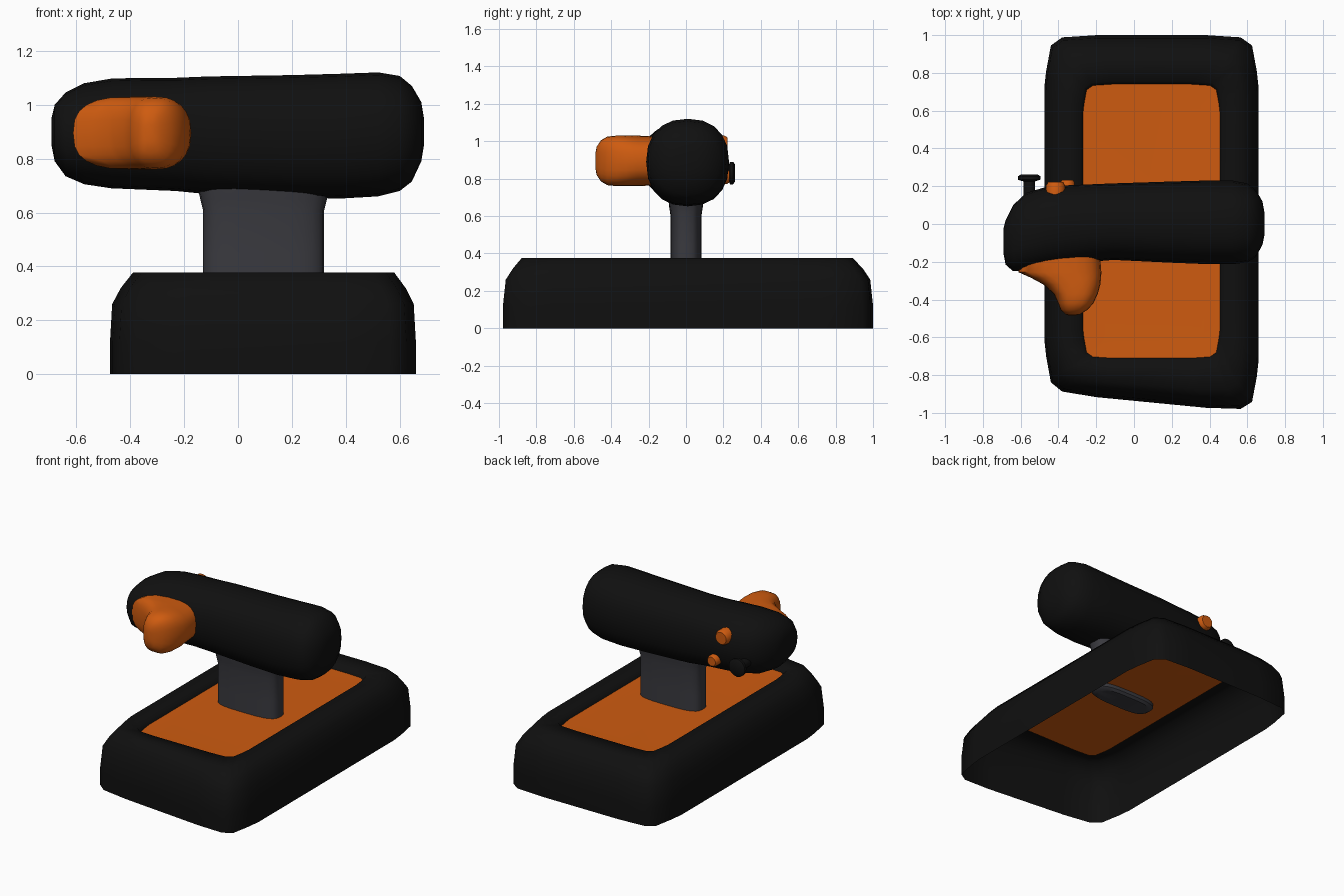
import bpy, bmesh, math

if "Cube" in bpy.data.objects:
    bpy.data.objects.remove(bpy.data.objects["Cube"])


def material(name, rgb):
    m = bpy.data.materials.new(name)
    m.diffuse_color = (*rgb, 1)
    m.use_nodes = True
    m.node_tree.nodes["Principled BSDF"].inputs["Base Color"].default_value = m.diffuse_color
    return m


BLACK = material("matte black", (0.005, 0.005, 0.005))
ORANGE = material("orange", (0.62, 0.105, 0.005))
GREY = material("dark grey", (0.042, 0.042, 0.05))


def loft(name, rings, mat, start=True, end=True, angle=60, outward=True):
    """Skin a list of equal-length point rings, optionally closing the ends."""
    bm = bmesh.new()
    vs = [[bm.verts.new(p) for p in r] for r in rings]
    n = len(vs[0])
    for a, b in zip(vs, vs[1:]):
        for i in range(n):
            j = (i + 1) % n
            bm.faces.new((a[i], a[j], b[j], b[i]))
    if start:
        bm.faces.new(vs[0][::-1])
    if end:
        bm.faces.new(vs[-1])
    if outward:
        bmesh.ops.recalc_face_normals(bm, faces=bm.faces)
    me = bpy.data.meshes.new(name)
    bm.to_mesh(me)
    bm.free()
    me.materials.append(mat)
    ob = bpy.data.objects.new(name, me)
    bpy.context.collection.objects.link(ob)
    bpy.context.view_layer.objects.active = ob
    ob.select_set(True)
    bpy.ops.object.shade_smooth_by_angle(angle=math.radians(angle))
    ob.select_set(False)
    return ob


def oval(a0, a1, b0, b1, power=2.0, n=24):
    """Superellipse filling the rectangle a0..a1 by b0..b1."""
    pts = []
    for i in range(n):
        t = 2 * math.pi * i / n
        c, s = math.cos(t), math.sin(t)
        pts.append(((a0 + a1) / 2 + (a1 - a0) / 2 * math.copysign(abs(c) ** (2 / power), c),
                    (b0 + b1) / 2 + (b1 - b0) / 2 * math.copysign(abs(s) ** (2 / power), s)))
    return pts


CORNER = [(0, .28), (.01, .19), (.035, .055), (.095, .012), (.28, 0)]


def plate(x0, x1, y0, y1, z, k=1.0, skew=0.0):
    """Rounded rectangle, counterclockwise; skew pulls the front-left corner back."""
    c = [(a * k, b * k) for a, b in CORNER]
    pts = [(x0 + a, y0 + b) for a, b in c]
    pts += [(x1 - a, y0 + b) for a, b in c[::-1]]
    pts += [(x1 - a, y1 - b) for a, b in c]
    pts += [(x0 + a, y1 - b) for a, b in c[::-1]]
    out = []
    for x, y in pts:
        if y < 0:
            y += skew * (x1 - x) / (x1 - x0) * min(1, max(0, -y - .4) / .3)
        out.append((x, y, z))
    return out


# hollow base, open underneath, with a sunken top
loft("base", [
    plate(-.475, .66, -1, 1, 0, 1, .11),
    plate(-.475, .66, -1, 1, .12, 1, .11),
    plate(-.467, .652, -.985, .985, .26, 1, .11),
    plate(-.435, .622, -.945, .945, .32, .95, .10),
    plate(-.39, .58, -.895, .89, .377, .9, .08),
    plate(-.285, .47, -.725, .755, .372, .6),
    plate(-.27, .455, -.71, .74, .345, .55),
], BLACK, False, False, 60, False)

# inlaid panel
loft("base_panel", [plate(-.27, .455, -.71, .74, .345, .55),
                    plate(-.2, .385, -.62, .65, .343, .5)], ORANGE, False, True, 60, False)

# supporting post, flaring where it meets the head
post = [(.305, .20, .07), (.32, .225, .084), (.45, .225, .084), (.61, .225, .084),
        (.65, .235, .09), (.74, .255, .10)]
loft("post", [[(x, y, z) for x, y in oval(.095 - hx, .095 + hx, -hy, hy, 3.2)]
              for z, hx, hy in post], GREY, angle=40)

# head: x, front y, back y, bottom z, top z
head = [(-.692, -.15, -.03, .85, .95), (-.68, -.215, .02, .79, 1.0),
        (-.64, -.25, .10, .735, 1.045), (-.57, -.247, .165, .705, 1.08),
        (-.47, -.232, .195, .69, 1.097), (-.35, -.216, .205, .685, 1.10),
        (-.23, -.2, .21, .68, 1.10), (-.11, -.19, .215, .668, 1.105),
        (.2, -.205, .225, .656, 1.11), (.38, -.212, .23, .652, 1.115),
        (.52, -.213, .23, .66, 1.12), (.6, -.203, .215, .68, 1.107),
        (.645, -.175, .18, .715, 1.07), (.68, -.11, .12, .79, 1.01),
        (.69, -.06, .065, .85, .95)]
loft("head", [[(x, y, z) for y, z in oval(f, b, lo, hi, 2.3, 20)]
              for x, f, b, lo, hi in head], BLACK)

# nose: y, left x, right x, bottom z, top z
nose = [(-.16, -.60, -.18, .765, 1.025), (-.255, -.612, -.173, .76, 1.03),
        (-.285, -.545, -.174, .76, 1.03), (-.32, -.48, -.178, .76, 1.03),
        (-.37, -.425, -.192, .76, 1.03), (-.42, -.402, -.215, .765, 1.025),
        (-.455, -.388, -.247, .785, 1.005), (-.478, -.362, -.285, .82, .97),
        (-.485, -.345, -.31, .86, .93)]
loft("nose", [[(x, y, z) for x, z in oval(l, r, lo, hi, 2.7)]
              for y, l, r, lo, hi in nose], ORANGE)


def turned(name, x, z, profile, mat, angle=35):
    """Round part along y from (y, radius) pairs."""
    loft(name, [[(a, y, b) for a, b in oval(x - r, x + r, z - r, z + r, 2, 16)]
                for y, r in profile], mat, angle=angle)


# back knob and buttons
turned("back_knob", -.555, .83,
       [(.13, .03), (.225, .03), (.235, .06), (.252, .06), (.262, .045)], BLACK)
turned("upper_button", -.415, .98, [(.14, .05), (.205, .05), (.222, .04)], ORANGE)
turned("lower_button", -.352, .81, [(.15, .038), (.22, .038), (.232, .03)], ORANGE)
